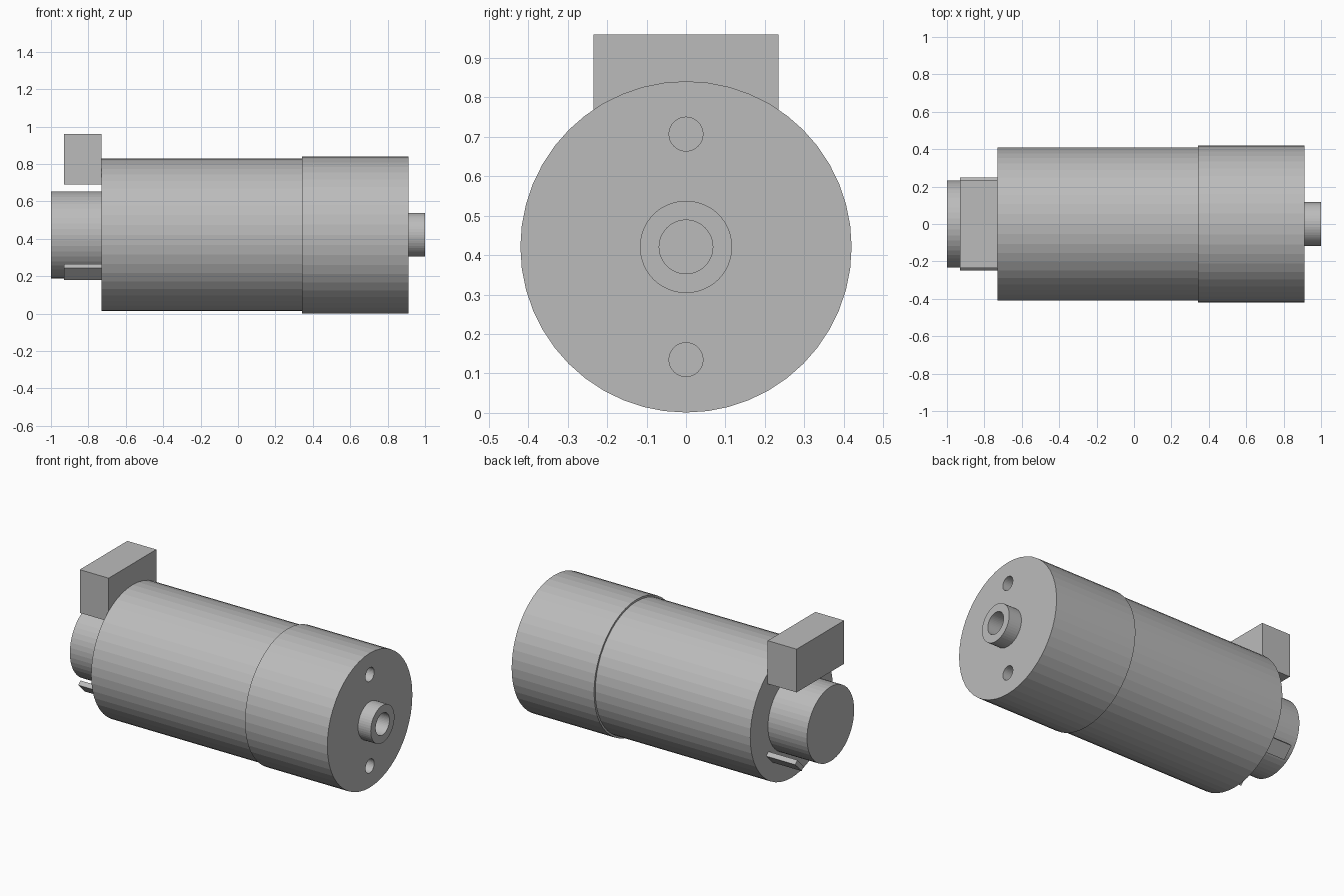
import bpy, bmesh, math
from mathutils import Matrix

if "Cube" in bpy.data.objects:
    bpy.data.objects.remove(bpy.data.objects["Cube"])

AXIS_Z = 0.421
grey = bpy.data.materials.new("plain grey")
grey.diffuse_color = (0.5, 0.5, 0.5, 1)
grey.use_nodes = True
grey.node_tree.nodes["Principled BSDF"].inputs["Base Color"].default_value = grey.diffuse_color


def finish(bm, name):
    bmesh.ops.recalc_face_normals(bm, faces=bm.faces)
    mesh = bpy.data.meshes.new(name)
    bm.to_mesh(mesh)
    bm.free()
    mesh.materials.append(grey)
    obj = bpy.data.objects.new(name, mesh)
    bpy.context.collection.objects.link(obj)
    return obj


def lathe(name, profile, segments=48, z=AXIS_Z):
    """Turn an (x, radius) profile around a line parallel to x."""
    bm = bmesh.new()
    rings = []
    for x, r in profile:
        rings.append([bm.verts.new((x, r * math.sin(a), z + r * math.cos(a)))
                      for a in (2 * math.pi * i / segments for i in range(segments))])
    for a, b in zip(rings, rings[1:]):
        for i in range(segments):
            j = (i + 1) % segments
            bm.faces.new((a[i], a[j], b[j], b[i]))
    bm.faces.new(rings[0])
    bm.faces.new(rings[-1])
    return finish(bm, name)


def box(name, size, centre, tilt=0):
    bm = bmesh.new()
    m = (Matrix.Translation(centre) @ Matrix.Rotation(tilt, 4, 'X')
         @ Matrix.Diagonal((*size, 1)))
    bmesh.ops.create_cube(bm, size=1, matrix=m)
    return finish(bm, name)


# Motor can and rear housing
lathe("motor_can", [(-0.73, 0.408), (0.342, 0.408)])
lathe("rear_housing", [(-1.0, 0.233), (-0.73, 0.233)])

# Front gearbox with a bored shaft boss
gearbox = lathe("gearbox", [(0.342, 0.42), (0.912, 0.42), (0.912, 0.117),
                            (1.0, 0.117), (1.0, 0.068), (0.75, 0.068)])

# Two mounting holes in the front face
for i, z in enumerate((0.707, 0.135)):
    cutter = lathe(f"mounting_hole_cutter_{i}", [(0.75, 0.043), (0.95, 0.043)], 32, z)
    cutter.hide_render = True
    cutter.hide_set(True)
    cut = gearbox.modifiers.new("mounting_hole", 'BOOLEAN')
    cut.operation = 'DIFFERENCE'
    cut.solver = 'EXACT'
    cut.object = cutter

# Connector block on the rear face
box("connector_block", (0.2, 0.47, 0.27), (-0.83, 0, 0.825))

# Slanted terminal tabs either side of the rear housing
for side, label in ((-1, "front"), (1, "back")):
    box(f"{label}_terminal_tab", (0.2, 0.09, 0.03),
        (-0.83, side * 0.207, 0.222), side * math.pi / 4)
